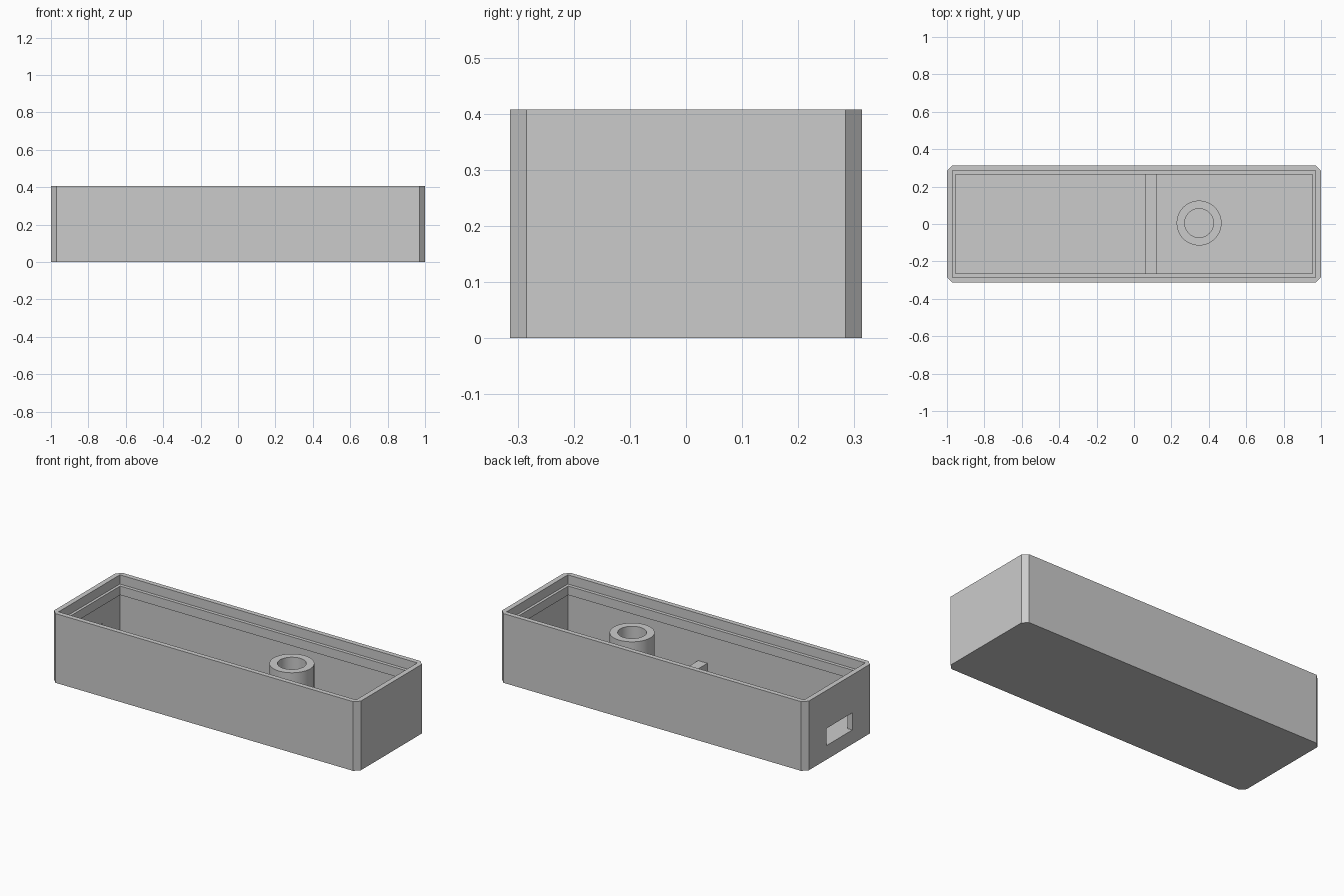
import bpy, bmesh, math

if "Cube" in bpy.data.objects:
    bpy.data.objects.remove(bpy.data.objects["Cube"], do_unlink=True)

HALF_X, HALF_Y, HEIGHT = 1.0, 0.3135, 0.408
CHAMFER, FLOOR = 0.029, 0.08
WALL_X, WALL_Y = 0.97, 0.285      # inner wall faces
LIP_X, LIP_Y = 0.954, 0.265       # opening inside the lip
LIP_LOW, LIP_HIGH = 0.301, 0.354

grey = bpy.data.materials.new("plain_grey")
grey.use_nodes = True
grey.diffuse_color = (0.6, 0.6, 0.6, 1)
grey.node_tree.nodes["Principled BSDF"].inputs["Base Color"].default_value = (0.6, 0.6, 0.6, 1)


def finish(name, bm):
    bmesh.ops.recalc_face_normals(bm, faces=bm.faces)
    mesh = bpy.data.meshes.new(name)
    bm.to_mesh(mesh)
    bm.free()
    mesh.materials.append(grey)
    obj = bpy.data.objects.new(name, mesh)
    bpy.context.collection.objects.link(obj)
    return obj


def box(name, x, y, z, chamfer=0):
    """Box between (low, high) pairs, with optional chamfered upright edges."""
    bm = bmesh.new()
    bmesh.ops.create_cube(bm, size=1)
    for v in bm.verts:
        v.co = [(lo + hi) / 2 + c * (hi - lo) for c, (lo, hi) in zip(v.co, (x, y, z))]
    if chamfer:
        upright = [e for e in bm.edges
                   if abs(e.verts[0].co.z - e.verts[1].co.z) > 0.01]
        bmesh.ops.bevel(bm, geom=upright, offset=chamfer, segments=1,
                        affect='EDGES', clamp_overlap=True)
    return finish(name, bm)


def cut(target, cutter):
    cutter.hide_render = True
    mod = target.modifiers.new("cut", 'BOOLEAN')
    mod.operation, mod.solver, mod.object = 'DIFFERENCE', 'EXACT', cutter
    bpy.context.view_layer.objects.active = target
    bpy.ops.object.modifier_apply(modifier=mod.name)
    bpy.data.objects.remove(cutter, do_unlink=True)


def both(v):
    return (-v, v)


# Open case: cavity below the lip, lip opening, lid recess, end port
case = box("case", both(HALF_X), both(HALF_Y), (0, HEIGHT), CHAMFER)
cut(case, box("cavity_cutter", both(WALL_X), both(WALL_Y), (FLOOR, LIP_LOW)))
cut(case, box("lip_cutter", both(LIP_X), both(LIP_Y), (0.2, 0.5)))
cut(case, box("recess_cutter", both(WALL_X), both(WALL_Y), (LIP_HIGH, 0.5)))
cut(case, box("port_cutter", (-1.1, -0.9), both(0.121), (FLOOR + 0.003, 0.184)))

# Low rib across the floor
box("cross_rib", (0.06, 0.12), both(WALL_Y + 0.005), (FLOOR - 0.005, 0.13))

# Hollow round post
bm = bmesh.new()
profile = [(0.12, FLOOR - 0.005), (0.12, 0.346), (0.077, 0.346), (0.077, FLOOR - 0.005)]
verts = [bm.verts.new((r, 0, z)) for r, z in profile]
edges = [bm.edges.new((verts[i], verts[(i + 1) % 4])) for i in range(4)]
bmesh.ops.spin(bm, geom=verts + edges, cent=(0, 0, 0), axis=(0, 0, 1),
               angle=math.tau, steps=64, use_merge=True)
bmesh.ops.remove_doubles(bm, verts=bm.verts, dist=0.0001)
bmesh.ops.translate(bm, verts=bm.verts, vec=(0.348, 0.005, 0))
post = finish("post", bm)

bpy.ops.object.select_all(action='DESELECT')
post.select_set(True)
bpy.context.view_layer.objects.active = post
bpy.ops.object.shade_smooth_by_angle(angle=math.radians(30))
